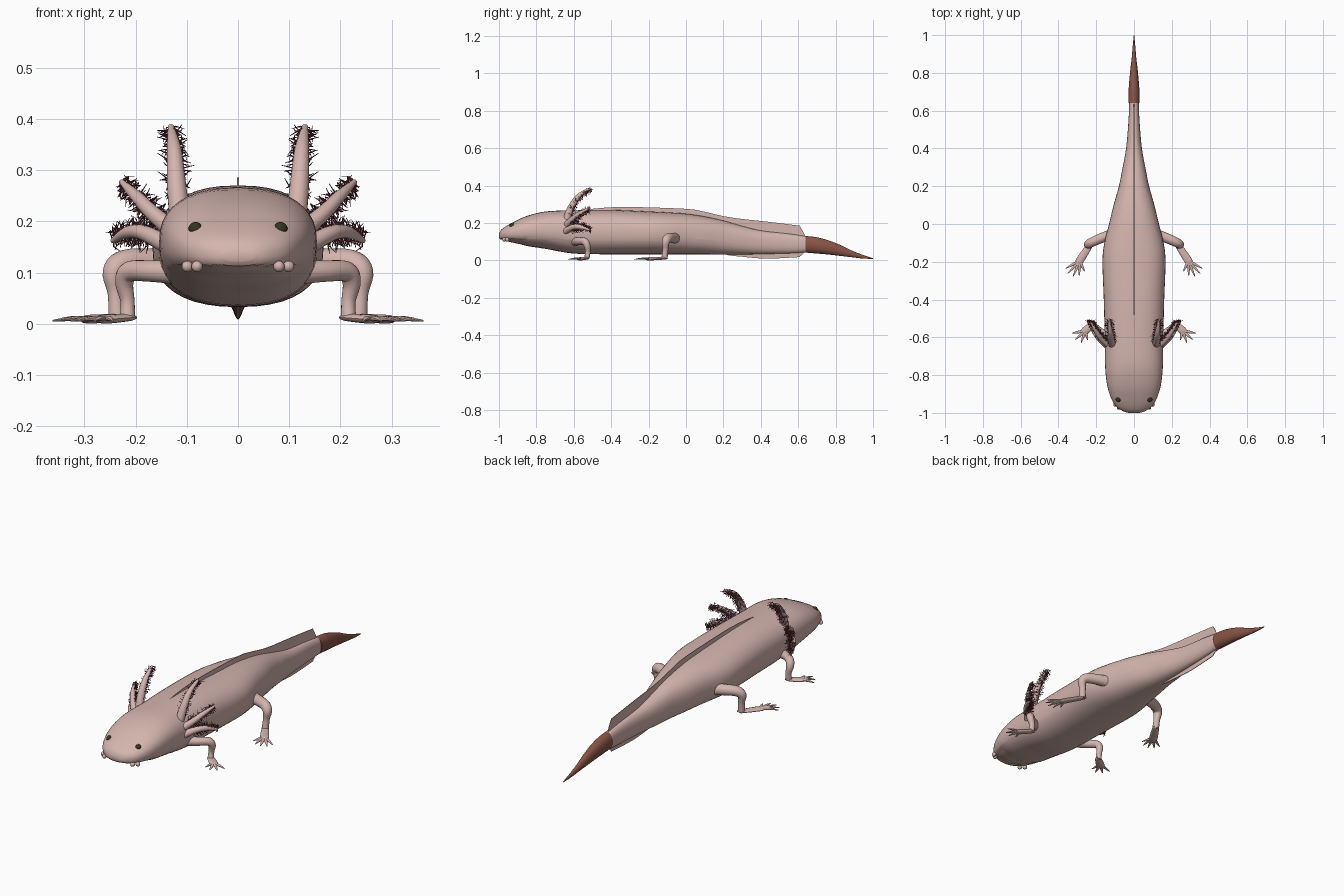
import bpy, bmesh, math, random
from mathutils import Vector

random.seed(4)
if "Cube" in bpy.data.objects:
    bpy.data.objects.remove(bpy.data.objects["Cube"])


def material(name, rgb):
    m = bpy.data.materials.new(name)
    m.use_nodes = True
    m.diffuse_color = (*rgb, 1)
    bsdf = m.node_tree.nodes["Principled BSDF"]
    bsdf.inputs["Base Color"].default_value = (*rgb, 1)
    bsdf.inputs["Roughness"].default_value = 0.7
    return m


PINK = material("pale pink skin", (0.66, 0.46, 0.42))
BROWN = material("brown tail", (0.25, 0.09, 0.06))
RED = material("dark red filaments", (0.16, 0.035, 0.05))
EYE = material("dark olive eye", (0.035, 0.035, 0.015))


def finish(name, bm, mat, mirror=False, angle=50):
    bmesh.ops.recalc_face_normals(bm, faces=bm.faces)
    me = bpy.data.meshes.new(name)
    bm.to_mesh(me)
    bm.free()
    me.materials.append(mat)
    for p in me.polygons:
        p.use_smooth = True
    me.set_sharp_from_angle(angle=math.radians(angle))
    ob = bpy.data.objects.new(name, me)
    bpy.context.collection.objects.link(ob)
    if mirror:
        ob.modifiers.new("mirror", 'MIRROR').use_clip = False
    return ob


def smooth_rows(rows, steps):
    """Catmull-Rom interpolation through rows of numbers."""
    out = []
    for i in range(len(rows) - 1):
        a, b = rows[max(i - 1, 0)], rows[i]
        c, d = rows[i + 1], rows[min(i + 2, len(rows) - 1)]
        for s in range(steps):
            t = s / steps
            out.append([0.5 * (2 * q + (r - p) * t + (2 * p - 5 * q + 4 * r - u) * t * t
                               + (3 * q - p - 3 * r + u) * t ** 3)
                        for p, q, r, u in zip(a, b, c, d)])
    return out + [list(rows[-1])]


def skin(bm, rings):
    rings = [[bm.verts.new(p) for p in ring] for ring in rings]
    n = len(rings[0])
    for a, b in zip(rings, rings[1:]):
        for i in range(n):
            j = (i + 1) % n
            bm.faces.new((a[i], a[j], b[j], b[i]))
    bm.faces.new(rings[0])
    bm.faces.new(rings[-1][::-1])


def loft(bm, sections, power, sides=40, steps=4):
    """Superellipse sections (y, half width, bottom, top)."""
    rings = []
    for y, w, lo, hi in smooth_rows(sections, steps):
        ring = []
        for i in range(sides):
            a = math.tau * i / sides
            c, s = math.cos(a), math.sin(a)
            ring.append((math.copysign(abs(c) ** (2 / power), c) * w, y,
                         (lo + hi) / 2 + math.copysign(abs(s) ** (2 / power), s) * (hi - lo) / 2))
        rings.append(ring)
    skin(bm, rings)


def tube(bm, path, sides=12, steps=4, flat=1.0):
    """Round limb through rows of (x, y, z, radius)."""
    rows = smooth_rows(path, steps)
    pts = [Vector(r[:3]) for r in rows]
    normal = Vector((0.31, 0.2, 0.93))
    rings = []
    for i, p in enumerate(pts):
        t = (pts[min(i + 1, len(pts) - 1)] - pts[max(i - 1, 0)]).normalized()
        normal = (normal - t * normal.dot(t)).normalized()
        side = t.cross(normal)
        ring = []
        for k in range(sides):
            a = math.tau * k / sides
            o = (normal * math.cos(a) + side * math.sin(a)) * rows[i][3]
            o.z *= flat
            ring.append(p + o)
        rings.append(ring)
    skin(bm, rings)


# Body and head
bm = bmesh.new()
loft(bm, [(-1, .03, .122, .142), (-.99, .06, .11, .162), (-.965, .095, .1, .182),
          (-.92, .122, .09, .207), (-.85, .143, .077, .238), (-.75, .153, .062, .262),
          (-.6, .155, .037, .268), (-.4, .16, .033, .27), (-.2, .167, .033, .262),
          (-.1, .157, .033, .257), (0, .132, .033, .25), (.1, .108, .033, .235),
          (.2, .08, .032, .213), (.28, .064, .032, .19), (.4, .042, .034, .16),
          (.55, .029, .038, .143), (.65, .025, .044, .128)], 2.4)

# Mouth: cut a lip line and set the lower jaw back
for z in (.116, .109):
    bmesh.ops.bisect_plane(bm, geom=bm.verts[:] + bm.edges[:] + bm.faces[:],
                           plane_co=(0, 0, z), plane_no=(0, 0, 1))
for v in bm.verts:
    if v.co.z < .113 and v.co.y < -.84:
        k = min(1, (-.84 - v.co.y) / .07)
        v.co.y += .02 * k
        v.co.x *= 1 - .05 * k
finish("body", bm, PINK, angle=40)

# Tail tip
bm = bmesh.new()
loft(bm, [(.64, .03, .042, .131), (.7, .029, .037, .124), (.76, .025, .032, .108),
          (.82, .019, .025, .085), (.88, .012, .018, .056), (.94, .007, .011, .032),
          (1, .001, .008, .012)], 2, 24)
finish("tail_tip", bm, BROWN)

# Fin plate running along the back and under the tail
bm = bmesh.new()
fin = smooth_rows([(-.57, .2, .267), (-.45, .2, .281), (-.3, .18, .286), (0, .15, .276),
                   (.1, .08, .26), (.2, .034, .237), (.3, .02, .222), (.43, .01, .208),
                   (.59, .017, .188), (.61, .022, .182), (.635, .045, .135)], 3)
skin(bm, [[(-.004, y, (lo + hi) / 2), (-.0015, y, hi), (.0015, y, hi),
           (.004, y, (lo + hi) / 2), (.0015, y, lo), (-.0015, y, lo)] for y, lo, hi in fin])
finish("fin", bm, PINK, angle=30)


# Eyes and lip bumps
def balls(name, centres, radius, mat, scale=(1, 1, 1)):
    bm = bmesh.new()
    for c in centres:
        made = bmesh.ops.create_uvsphere(bm, u_segments=16, v_segments=10, radius=radius)
        bmesh.ops.scale(bm, vec=scale, verts=made["verts"])
        bmesh.ops.translate(bm, vec=c, verts=made["verts"])
    finish(name, bm, mat, True)


balls("eyes", [(.083, -.929, .185)], .014, EYE)
balls("lip_bumps", [(.08, -.972, .112), (.099, -.956, .112)], .011, PINK)


# Legs with flat palms and splayed toes
def leg(name, limb, palm, toes):
    bm = bmesh.new()
    tube(bm, limb, 16, 5)
    ankle = limb[-1]
    px, py = palm
    tube(bm, [(ankle[0] - .004, ankle[1] + .008, .012, .012), (ankle[0], ankle[1], .012, .017),
              (px, py, .009, .021), (px + .012, py - .014, .008, .012)], 14, 4, .42)
    for x, y in toes:
        tube(bm, [(px, py, .009, .009), ((px + x) / 2, (py + y) / 2, .01, .0075),
                  (x, y, .006, .002)], 8, 3, .7)
    finish(name, bm, PINK, True)


leg("front_leg",
    [(.11, -.6, .1, .024), (.17, -.575, .103, .021), (.212, -.543, .102, .02),
     (.222, -.529, .08, .018), (.216, -.525, .045, .014), (.216, -.53, .012, .015)],
    (.258, -.565), [(.327, -.578), (.31, -.612), (.28, -.63), (.245, -.615)])
leg("hind_leg",
    [(.09, -.05, .118, .033), (.16, -.07, .121, .027), (.22, -.095, .12, .025),
     (.243, -.108, .1, .022), (.239, -.11, .06, .016), (.236, -.115, .012, .017)],
    (.288, -.195), [(.362, -.235), (.35, -.262), (.322, -.277), (.29, -.275), (.262, -.25)])

# Gill stalks and their feathery filaments
gills = {
    "upper_gill": [(.112, -.645, .19, .021), (.12, -.62, .27, .019),
                   (.125, -.575, .342, .014), (.131, -.512, .385, .006)],
    "middle_gill": [(.13, -.645, .185, .018), (.168, -.612, .217, .015),
                    (.2, -.57, .25, .012), (.228, -.52, .278, .005)],
    "lower_gill": [(.14, -.645, .155, .018), (.185, -.605, .178, .015),
                   (.217, -.56, .178, .012), (.245, -.515, .162, .005)],
}
for name, path in gills.items():
    bm = bmesh.new()
    tube(bm, path, 14, 5)
    finish(name, bm, PINK, True)
    bm = bmesh.new()
    rows = smooth_rows(path, 20)
    for i in range(15, len(rows) - 1):
        p = Vector(rows[i][:3])
        t = (Vector(rows[i + 1][:3]) - p).normalized()
        back = Vector((0, 1, 0))
        back = (back - t * back.y).normalized()
        side = t.cross(back)
        for k in range(4):
            a = math.pi * (k + random.uniform(-.3, 1.3)) / 4
            d = side * math.cos(a) + back * math.sin(a) + t * random.uniform(.1, .5)
            size = random.uniform(.03, .05) * (1 - .5 * i / len(rows))
            jitter = Vector([random.uniform(-.006, .006) for _ in range(3)])
            mid, end = p + d * size * .6 + jitter, p + d * size - jitter
            tube(bm, [(*p, .0016), (*mid, .0014), (*end, .0006)], 4, 1)
    finish(name + "_filaments", bm, RED, True)
